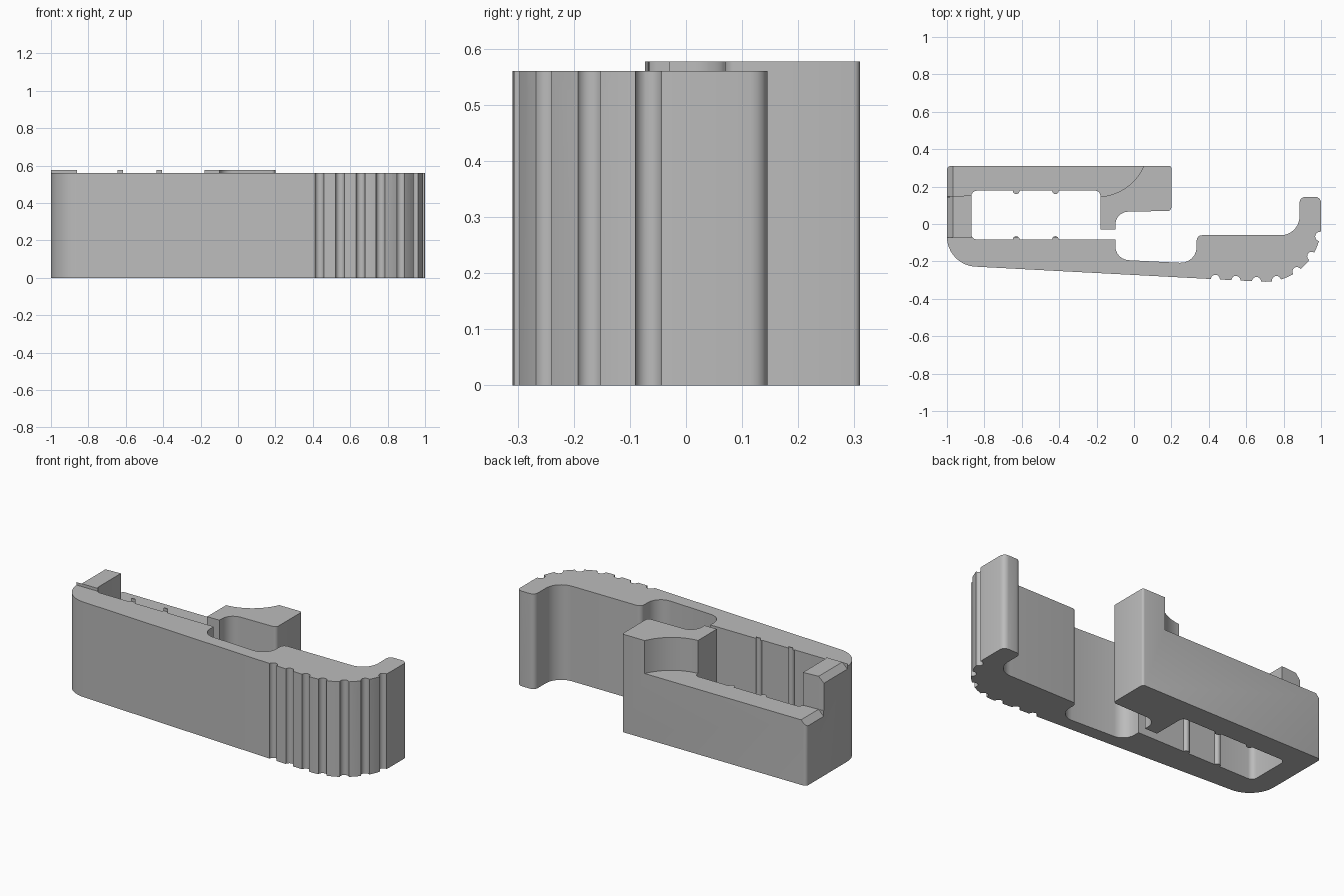
import bpy, bmesh, math
from mathutils import Vector

cube = bpy.data.objects.get("Cube")
if cube:
    bpy.data.objects.remove(cube, do_unlink=True)

FULL, FRONT, ARM = 0.577, 0.56, 0.383   # heights of blocks, front body, back arm
BEVEL = 0.033

grey = bpy.data.materials.new("plain grey")
grey.use_nodes = True
grey.diffuse_color = (0.5, 0.5, 0.5, 1)
grey.node_tree.nodes["Principled BSDF"].inputs["Base Color"].default_value = (0.5, 0.5, 0.5, 1)


def fillet(points, closed=True):
    """Round each (x, y, radius) corner into a short arc."""
    out, n = [], len(points)
    for i, (x, y, r) in enumerate(points):
        p = Vector((x, y))
        if r == 0 or (not closed and i in (0, n - 1)):
            out.append(p)
            continue
        a = (Vector(points[i - 1][:2]) - p).normalized()
        b = (Vector(points[(i + 1) % n][:2]) - p).normalized()
        half = a.angle(b) / 2
        centre = p + (a + b).normalized() * r / math.sin(half)
        start = p + a * r / math.tan(half) - centre
        end = p + b * r / math.tan(half) - centre
        steps = max(4, int(r * 80))
        sweep = math.pi - 2 * half
        for k in range(steps + 1):
            t = k / steps
            v = start * math.sin((1 - t) * sweep) + end * math.sin(t * sweep)
            out.append(centre + v / math.sin(sweep))
    return out


def make(name, rings):
    """Skin a list of equal rings and close both ends."""
    bm = bmesh.new()
    rows = [[bm.verts.new(c) for c in ring] for ring in rings]
    n = len(rows[0])
    for lo, hi in zip(rows, rows[1:]):
        for i in range(n):
            j = (i + 1) % n
            bm.faces.new((lo[i], lo[j], hi[j], hi[i]))
    bm.faces.new(rows[0][::-1])
    bm.faces.new(rows[-1])
    bmesh.ops.recalc_face_normals(bm, faces=bm.faces)
    mesh = bpy.data.meshes.new(name)
    bm.to_mesh(mesh)
    bm.free()
    obj = bpy.data.objects.new(name, mesh)
    bpy.context.collection.objects.link(obj)
    mesh.materials.append(grey)
    return obj


def prism(name, outline, z0, z1):
    return make(name, [[(p[0], p[1], z) for p in outline] for z in (z0, z1)])


def box(name, x0, x1, y0, y1, z0, z1):
    return prism(name, [(x0, y0), (x1, y0), (x1, y1), (x0, y1)], z0, z1)


def ridge(x, y, side):
    """Half-round rib on a slot wall, protruding towards side (+1 or -1)."""
    r = 0.018
    return [(x - side * r * math.cos(t) * -1, y + side * r * math.sin(t), 0)
            for t in (math.pi * k / 8 for k in range(9))][::-1]


def cut(target, cutter):
    mod = target.modifiers.new("cut", "BOOLEAN")
    mod.operation, mod.solver, mod.object = "DIFFERENCE", "EXACT", cutter
    bpy.context.view_layer.objects.active = target
    bpy.ops.object.modifier_apply(modifier=mod.name)
    bpy.data.objects.remove(cutter, do_unlink=True)


# Plan outline of the whole clip
left_corner, right_corner = (-1, -0.22, 0.16), (1, -0.325, 0.3)
outline = [(-1, 0.31, 0.02), (0.2, 0.31, 0.012), (0.2, 0.07, 0.02),
           (-0.1, 0.065, 0.07), (-0.1, -0.03, 0), (-0.18, -0.03, 0), (-0.18, 0.178, 0.025)]
outline += ridge(-0.42, 0.178, -1)[::-1] and [p for x in (-0.42, -0.63) for p in
            sorted(ridge(x, 0.178, -1), key=lambda q: -q[0])]
outline += [(-0.87, 0.178, 0.03), (-0.87, -0.083, 0.03)]
outline += [p for x in (-0.63, -0.42) for p in sorted(ridge(x, -0.083, 1))]
outline += [(-0.1, -0.083, 0), (-0.1, -0.19, 0.075), (0.335, -0.212, 0.085),
            (0.335, -0.06, 0.028), (0.885, -0.06, 0.1), (0.885, 0.145, 0.03),
            (1, 0.145, 0.03), right_corner, left_corner]
body = prism("clip_body", fillet(outline), 0, FULL)

# Lower the front body and the right-hand end
cut(body, box("front_cutter", -1.2, 1.2, -0.6, -0.073, FRONT, 0.8))
cut(body, box("end_cutter", 0.28, 1.2, -0.7, 0.6, FRONT, 0.9))

# Lower the back arm, leaving a curved shoulder at the hook
arc = []
for k in range(17):
    t = math.radians(-85 + 63 * k / 16)
    arc.append((-0.2 + 0.275 * math.cos(t), 0.42 + 0.275 * math.sin(t)))
cut(body, prism("arm_cutter", [(-1.1, 0.135), (-0.97, 0.147), (-0.85, 0.155)] + arc
                + [(0.06, 0.6), (-1.1, 0.6)], ARM, 0.8))

# Bevel along the outer top edge of the front body
path = fillet([(-1, -0.073, 0), left_corner, right_corner, (1, 0.3, 0)], closed=False)
rings = []
for i, p in enumerate(path):
    before = (p - path[i - 1]).normalized() if i else None
    after = (path[i + 1] - p).normalized() if i < len(path) - 1 else None
    d = ((before or after) + (after or before)).normalized()
    outward = Vector((d.y, -d.x))
    rings.append([(*(p + outward * s), FRONT - BEVEL - h)
                  for s, h in ((-0.053, -0.053), (0.04, 0.04), (0.04, -0.053))])
cut(body, make("bevel_cutter", rings))

# Bevels on the left wall block and the back arm
for y0, y1, top in ((-0.073, 0.148, FULL), (0.13, 0.5, ARM)):
    tri = ((-1.05, top - BEVEL - 0.05), (-0.947, top + 0.02), (-1.05, top + 0.02))
    if top == ARM:   # stay behind the block
        y0 = 0.148
    cut(body, make("wall_bevel_cutter", [[(x, y, z) for x, z in tri] for y in (y0, y1)]))

# Grip grooves along the front and around the right-hand curve
spots = [(x, -0.22 - 0.0525 * (x + 1)) for x in (0.435, 0.545, 0.655)]
cx, cy = 0.7, -0.01
for deg in (-78, -55, -33, -11):
    a = math.radians(deg)
    spots.append((cx + 0.298 * math.cos(a), cy + 0.298 * math.sin(a)))
for x, y in spots:
    ring = [(x + 0.024 * math.cos(k * math.pi / 10), y + 0.024 * math.sin(k * math.pi / 10))
            for k in range(20)]
    cut(body, prism("groove_cutter", ring, -0.1, 0.7))

# Smooth curved walls, keep edges sharp
bpy.ops.object.select_all(action="DESELECT")
body.select_set(True)
bpy.context.view_layer.objects.active = body
bpy.ops.object.shade_smooth_by_angle(angle=math.radians(28))
